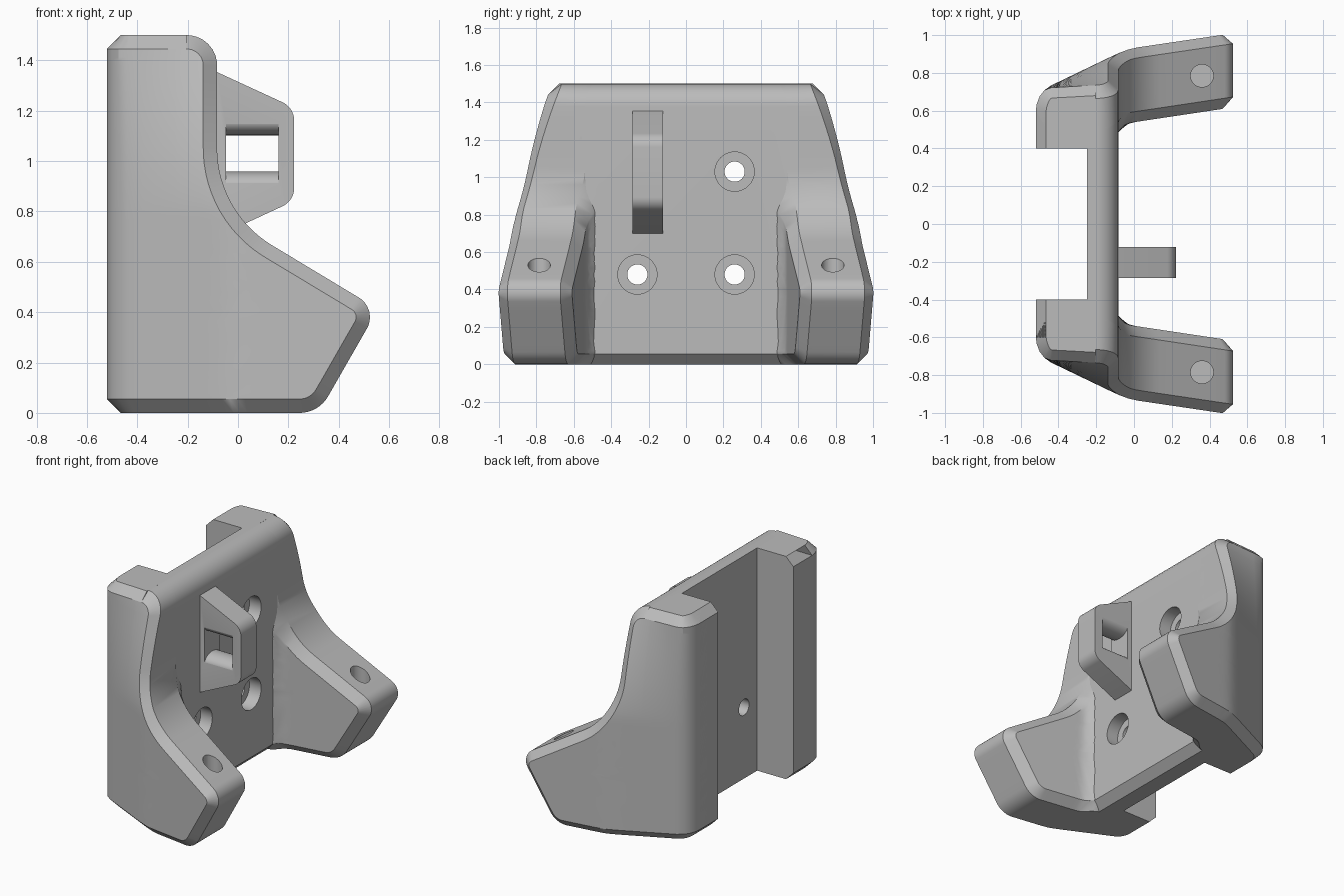
import bpy, bmesh, math
from mathutils import Vector

if "Cube" in bpy.data.objects:
    bpy.data.objects.remove(bpy.data.objects["Cube"], do_unlink=True)

grey = bpy.data.materials.new("plain grey")
grey.use_nodes = True
grey.diffuse_color = (0.5, 0.5, 0.5, 1)
grey.node_tree.nodes["Principled BSDF"].inputs["Base Color"].default_value = (0.5, 0.5, 0.5, 1)

CH = 0.055      # chamfer width
BACK = -0.52
FRONT = -0.083  # front of the plate
TOP = 1.5


def finish(bm, name):
    bmesh.ops.recalc_face_normals(bm, faces=bm.faces)
    me = bpy.data.meshes.new(name)
    bm.to_mesh(me)
    bm.free()
    me.materials.append(grey)
    ob = bpy.data.objects.new(name, me)
    bpy.context.collection.objects.link(ob)
    return ob


def prism(name, pts, axis, lo, hi):
    """Extrude a 2D outline: axis y takes (x, z) points, axis x takes (y, z)."""
    bm = bmesh.new()
    place = (lambda p, d: (p[0], d, p[1])) if axis == "y" else (lambda p, d: (d, p[0], p[1]))
    a = [bm.verts.new(place(p, lo)) for p in pts]
    b = [bm.verts.new(place(p, hi)) for p in pts]
    bm.faces.new(a)
    bm.faces.new(b)
    for i in range(len(a)):
        k = (i + 1) % len(a)
        bm.faces.new((a[i], a[k], b[k], b[i]))
    return finish(bm, name)


def disc(cx, cy, r, n=40):
    return [(cx + r * math.cos(math.tau * i / n), cy + r * math.sin(math.tau * i / n)) for i in range(n)]


def activate(ob):
    bpy.ops.object.select_all(action="DESELECT")
    ob.select_set(True)
    bpy.context.view_layer.objects.active = ob


def cut(ob, cutter):
    mod = ob.modifiers.new("cut", "BOOLEAN")
    mod.operation = "DIFFERENCE"
    mod.solver = "EXACT"
    mod.object = cutter
    activate(ob)
    bpy.ops.object.modifier_apply(modifier=mod.name)
    bpy.data.objects.remove(cutter, do_unlink=True)


def smooth(ob):
    activate(ob)
    bpy.ops.object.shade_smooth_by_angle(angle=math.radians(30))


def fillet(p, c, n, r, seg=8):
    p, c, n = Vector(p), Vector(c), Vector(n)
    d1, d2 = (p - c).normalized(), (n - c).normalized()
    half = d1.angle(d2) / 2
    ctr = c + (d1 + d2).normalized() * r / math.sin(half)
    t = r / math.tan(half)
    va, vb = c + d1 * t - ctr, c + d2 * t - ctr
    return [ctr + va.lerp(vb, i / seg).normalized() * r for i in range(seg + 1)]


def interp(table, x):
    if x <= table[0][0]:
        return table[0][1]
    for (x0, y0), (x1, y1) in zip(table, table[1:]):
        if x <= x1:
            return y0 + (y1 - y0) * (x - x0) / (x1 - x0)
    return y1


# Front edge of the side walls, from the foot up to the top
corners = [(0.1, 0), (0.32, 0), (0.556, 0.412), (FRONT, 0.797), (FRONT, TOP), (-0.4, TOP)]
front = []
for i, r in enumerate((0.13, 0.09, 0.45, 0.12)):
    arc = fillet(*corners[i:i + 3], r, 14 if r > 0.4 else 8)
    if front:
        last = front[-1]
        front += [last.lerp(arc[0], j / 6) for j in range(1, 6)]
    front += arc
top_round = front[-9:]

inset = []
for k, p in enumerate(front):
    t = (front[min(k + 1, len(front) - 1)] - front[max(k - 1, 0)]).normalized()
    nrm = Vector((-t.y, t.x))
    if k == 0:
        nrm = Vector((0, 1))
    elif k == len(front) - 1:
        nrm = Vector((0, -1))
    inset.append(p + nrm * CH)

# Plan curves of the wall's outer and inner faces
OUTER = [(BACK, 0.60), (-0.515, 0.635), (-0.50, 0.675), (-0.475, 0.708), (-0.44, 0.733),
         (-0.13, 0.882), (-0.08, 0.905), (-0.03, 0.924), (0.02, 0.935), (0.52, 1.009)]
INNER = [(-0.14, 0.45), (FRONT, 0.485), (-0.065, 0.512), (-0.045, 0.527), (-0.02, 0.536), (0.52, 0.617)]


def outer(x, z):
    y = interp(OUTER, x)
    s = min(max((z - 0.8) / 0.7, 0), 1) ** 1.5
    return y + (min(y, 0.72) - y) * s


def inner(x, z):
    return interp(INNER, x)


FIXED = [BACK, -0.515, -0.50, -0.475, -0.44, -0.38, -0.31]


def columns(xf, n=16):
    return FIXED + [-0.25 + (xf + 0.25) * i / n for i in range(n + 1)]


def wall_side(bm, wall, sign, inward):
    """One face of a side wall plus its chamfer; returns the chamfer's outer ring."""
    rows = [[(x, wall(x, p.y), p.y) for x in columns(p.x)] for p in inset]
    grid = [[bm.verts.new((x, sign * y, z)) for x, y, z in row] for row in rows]
    for a, b in zip(grid, grid[1:]):
        for j in range(len(a) - 1):
            bm.faces.new((a[j], a[j + 1], b[j + 1], b[j]))

    def end_row(row, z):
        ring = []
        for j in range(len(row) - 1):
            a, b = row[max(j - 1, 0)], row[j + 1]
            t = Vector((b[0] - a[0], b[1] - a[1])).normalized()
            if j == 0 and inward > 0:
                t = Vector((0, 1))
            n = Vector((t.y, -t.x)) if inward > 0 else Vector((0, 1))
            x = max(row[j][0] + n.x * CH, BACK + CH)
            ring.append(bm.verts.new((x, sign * (row[j][1] + n.y * CH), z)))
        return ring

    edge = [bm.verts.new((p.x, sign * (wall(p.x, p.y) - inward * CH), p.y)) for p in front]
    ring = end_row(rows[0], 0) + edge + end_row(rows[-1], TOP)[::-1]
    border = grid[0][:-1] + [row[-1] for row in grid] + grid[-1][:-1][::-1]
    for i in range(len(ring) - 1):
        bm.faces.new((border[i], border[i + 1], ring[i + 1], ring[i]))
    return ring


# Side walls with forward arms, each with a blind hole in the arm's top
for sign, side in ((1, "left"), (-1, "right")):
    bm = bmesh.new()
    ra = wall_side(bm, outer, sign, 1)
    rb = wall_side(bm, inner, sign, -1)
    for i in range(len(ra) - 1):
        bm.faces.new((ra[i], ra[i + 1], rb[i + 1], rb[i]))
    bmesh.ops.holes_fill(bm, edges=[e for e in bm.edges if e.is_boundary], sides=0)
    arm = finish(bm, side + "_side_wall")
    bm = bmesh.new()
    bmesh.ops.create_cone(bm, cap_ends=True, segments=40, radius1=0.06, radius2=0.06, depth=0.5)
    bmesh.ops.translate(bm, verts=bm.verts, vec=(0.36, sign * 0.785, 0.5))
    cut(arm, finish(bm, "arm_hole_cutter"))
    smooth(arm)

    # Rear lip beside the channel
    lip = [(BACK, CH), (BACK + CH, 0), (-0.2, 0), (-0.2, TOP), (BACK + CH, TOP), (BACK, TOP - CH)]
    prism(side + "_rear_lip", lip, "y", sign * 0.4, sign * 0.6)

# Plate between the walls, with three counterbored screw holes
outline = [(-0.25, 0), (FRONT - CH, 0), (FRONT, CH)] + [tuple(p) for p in top_round] + [(-0.25, TOP)]
plate = prism("plate", outline, "y", -0.6, 0.6)
for y, z in ((0.26, 1.03), (0.26, 0.48), (-0.26, 0.48)):
    cut(plate, prism("bore_cutter", disc(y, z, 0.105), "x", -0.17, 0.1))
    cut(plate, prism("screw_cutter", disc(y, z, 0.054), "x", -0.4, 0.1))
smooth(plate)

# Loop bracket on the plate, its window narrowing to the middle in a rounded throat
bracket_line = [(-0.12, 1.37), (FRONT, 1.353)]
bracket_line += fillet((FRONT, 1.353), (0.223, 1.212), (0.223, 1.0), 0.08)
bracket_line += fillet((0.223, 1.0), (0.223, 0.842), (FRONT, 0.70), 0.08)
bracket_line += [(FRONT, 0.70), (-0.12, 0.685)]
bracket = prism("loop_bracket", bracket_line, "y", -0.287, -0.122)
throat = []
for i in range(17):
    a = math.pi * i / 16
    throat.append((-0.2045 - 0.084 * math.cos(a), 0.128 - 0.056 * math.sin(a)))
window = [(y, 1.03 + h) for y, h in throat] + [(y, 1.03 - h) for y, h in reversed(throat)]
cut(bracket, prism("window_cutter", window, "x", -0.048, 0.16))
smooth(bracket)
